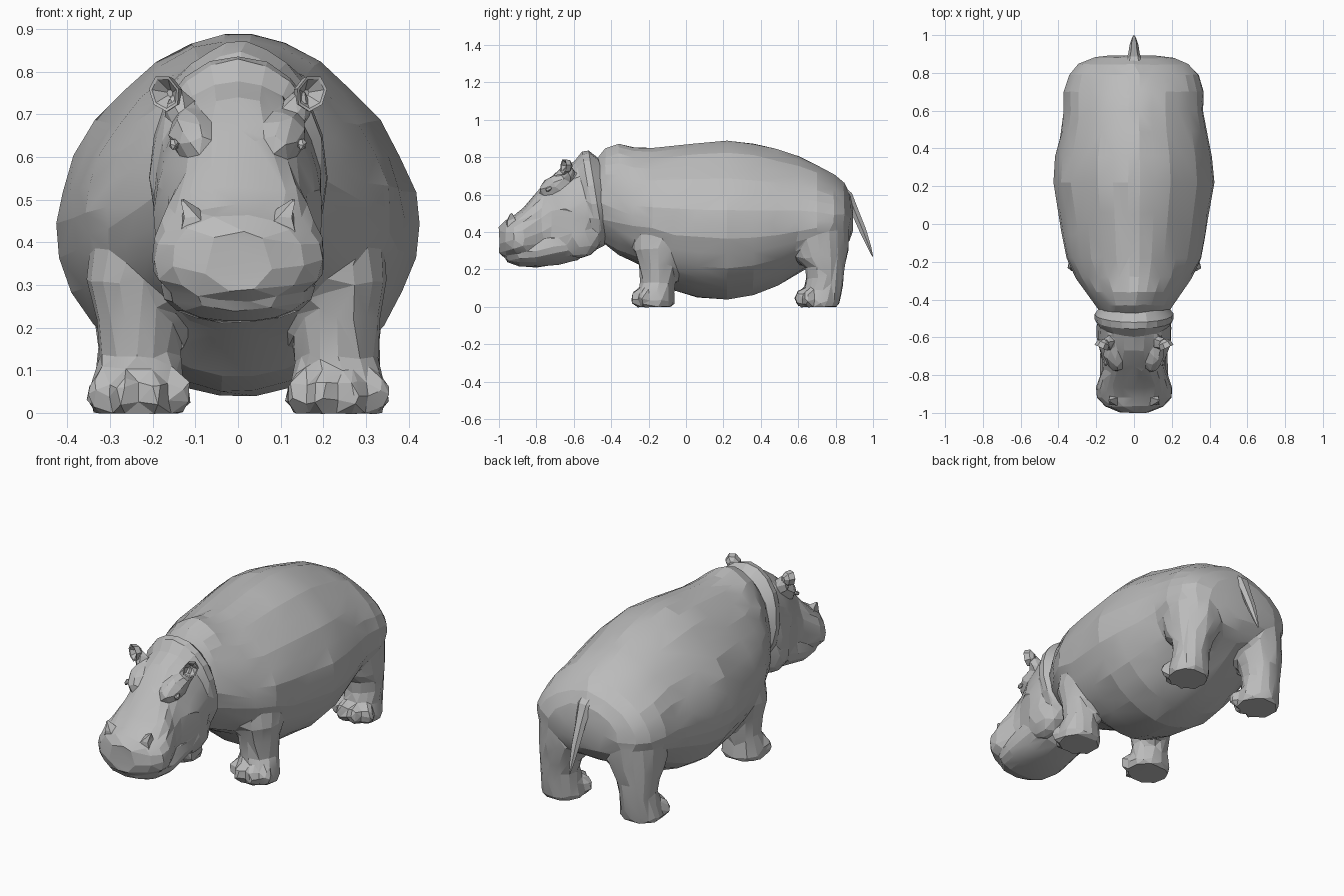
import bpy, bmesh, math, random
from mathutils import Vector

random.seed(4)
hide = bpy.data.materials.new("grey_hide")
hide.diffuse_color = (0.5, 0.5, 0.5, 1)


def select(obs):
    bpy.ops.object.select_all(action='DESELECT')
    for ob in obs:
        ob.select_set(True)
    bpy.context.view_layer.objects.active = obs[0]


def finish(name, bm, angle=16):
    """Turn a bmesh into a named, shaded object."""
    bmesh.ops.recalc_face_normals(bm, faces=bm.faces)
    me = bpy.data.meshes.new(name)
    bm.to_mesh(me)
    bm.free()
    me.materials.append(hide)
    ob = bpy.data.objects.new(name, me)
    bpy.context.collection.objects.link(ob)
    select([ob])
    bpy.ops.object.shade_smooth_by_angle(angle=math.radians(angle))
    return ob


def fuse(name, obs, voxel, smooth, faces, jitter, angle):
    """Melt parts into one skin, then cut it down to irregular facets."""
    select(obs)
    bpy.ops.object.join()
    ob = bpy.context.view_layer.objects.active
    ob.name = name
    m = ob.modifiers.new("melt", 'REMESH')
    m.mode, m.voxel_size = 'VOXEL', voxel
    bpy.ops.object.modifier_apply(modifier="melt")
    m = ob.modifiers.new("soften", 'SMOOTH')
    m.iterations = smooth
    bpy.ops.object.modifier_apply(modifier="soften")
    m = ob.modifiers.new("facet", 'DECIMATE')
    m.ratio = faces / (2 * len(ob.data.polygons))
    bpy.ops.object.modifier_apply(modifier="facet")
    for v in ob.data.vertices:
        if v.co.z > 0.02:
            v.co += v.normal * random.uniform(-jitter, jitter)
    bpy.ops.object.shade_smooth_by_angle(angle=math.radians(angle))
    return ob


def skin(name, rings):
    """Join rings of points into a closed skin."""
    bm = bmesh.new()
    loops = [[bm.verts.new(p) for p in ring] for ring in rings]
    n = len(loops[0])
    for a, b in zip(loops, loops[1:]):
        for i in range(n):
            j = (i + 1) % n
            bm.faces.new((a[i], a[j], b[j], b[i]))
    for loop in (loops[0], loops[-1]):
        bm.faces.new(loop)
    bmesh.ops.triangulate(bm, faces=bm.faces[:], quad_method='SHORT_EDGE')
    return finish(name, bm)


def spow(v, e):
    return math.copysign(abs(v) ** e, v)


def loft_y(name, rows, n, upper, lower, tilt=0.0):
    """Rows: y, bottom, top, half width, height of the widest point."""
    rings = []
    for y, zb, zt, w, zw in rows:
        ring = []
        for i in range(n):
            t = 2 * math.pi * i / n
            e = 2 / (upper if math.sin(t) > 0 else lower)
            c, s = spow(math.cos(t), e), spow(math.sin(t), e)
            z = zw + s * ((zt - zw) if s > 0 else (zw - zb))
            ring.append((w * c, y + tilt * (zw - z), z))
        rings.append(ring)
    return skin(name, rings)


def loft_z(name, rows, n, side):
    """Rows: z, centre x, centre y, radius x, radius y."""
    return skin(name, [[(side * (cx + rx * math.cos(2 * math.pi * i / n)),
                         cy + ry * math.sin(2 * math.pi * i / n), z) for i in range(n)]
                       for z, cx, cy, rx, ry in rows])


def lump(name, loc, size, rot=(0, 0, 0), sub=2):
    """Rounded lump."""
    bm = bmesh.new()
    bmesh.ops.create_icosphere(bm, subdivisions=sub, radius=1)
    ob = finish(name, bm)
    ob.location, ob.scale, ob.rotation_euler = loc, size, rot
    return ob


# Barrel body from neck to rump
body_parts = [loft_y("body", [
    (-0.48, 0.37, 0.79, 0.17, 0.55), (-0.43, 0.33, 0.85, 0.205, 0.54),
    (-0.36, 0.275, 0.873, 0.255, 0.52), (-0.28, 0.24, 0.852, 0.31, 0.48),
    (-0.18, 0.19, 0.85, 0.36, 0.47), (-0.06, 0.085, 0.865, 0.382, 0.46),
    (0.06, 0.05, 0.88, 0.40, 0.45), (0.22, 0.038, 0.891, 0.426, 0.445),
    (0.36, 0.06, 0.875, 0.416, 0.445), (0.49, 0.115, 0.842, 0.388, 0.45),
    (0.60, 0.18, 0.807, 0.37, 0.46), (0.70, 0.24, 0.762, 0.372, 0.46),
    (0.79, 0.28, 0.71, 0.345, 0.46), (0.845, 0.31, 0.66, 0.295, 0.46),
    (0.88, 0.36, 0.60, 0.21, 0.47), (0.89, 0.41, 0.54, 0.12, 0.48)], 30, 1.72, 1.95)]

# Skull and upper muzzle, neck fold, lower jaw
head_parts = [loft_y("head", [
    (-0.46, 0.36, 0.80, 0.17, 0.52), (-0.54, 0.29, 0.80, 0.198, 0.48),
    (-0.60, 0.26, 0.775, 0.197, 0.46), (-0.67, 0.25, 0.74, 0.182, 0.45),
    (-0.72, 0.26, 0.70, 0.167, 0.44), (-0.77, 0.265, 0.65, 0.167, 0.40),
    (-0.82, 0.265, 0.59, 0.187, 0.38), (-0.87, 0.26, 0.53, 0.204, 0.365),
    (-0.92, 0.258, 0.488, 0.198, 0.36), (-0.965, 0.262, 0.466, 0.155, 0.365),
    (-1.0, 0.285, 0.425, 0.08, 0.365)], 24, 2.15, 2.5),
    loft_y("neck_fold", [
        (-0.44, 0.36, 0.80, 0.18, 0.55), (-0.475, 0.325, 0.838, 0.21, 0.55),
        (-0.51, 0.31, 0.83, 0.205, 0.55), (-0.555, 0.33, 0.78, 0.17, 0.54)], 20, 2.1, 2.2, 0.16),
    loft_y("lower_jaw", [
        (-0.50, 0.32, 0.46, 0.13, 0.38), (-0.58, 0.25, 0.45, 0.17, 0.35),
        (-0.68, 0.225, 0.43, 0.18, 0.33), (-0.80, 0.21, 0.38, 0.182, 0.30),
        (-0.89, 0.217, 0.35, 0.163, 0.285), (-0.96, 0.24, 0.31, 0.095, 0.275)], 18, 2.3, 2.2)]

# Tapering tail
tail = [(0.835, 0.63, 0.05, 0.02), (0.868, 0.60, 0.042, 0.022), (0.903, 0.51, 0.03, 0.022),
        (0.945, 0.41, 0.024, 0.02), (0.98, 0.32, 0.013, 0.011), (0.998, 0.27, 0.003, 0.003)]
skin("tail", [[(rx * math.cos(k * math.pi / 3), y + ry * math.sin(k * math.pi / 3),
                z + 0.4 * ry * math.sin(k * math.pi / 3)) for k in range(6)]
              for y, z, rx, ry in tail])

for side, label in ((-1, "left"), (1, "right")):
    # Legs
    body_parts.append(loft_z("front_leg_" + label, [
        (0.0, 0.232, -0.165, 0.112, 0.10), (0.03, 0.232, -0.168, 0.118, 0.108),
        (0.08, 0.234, -0.16, 0.107, 0.095), (0.13, 0.232, -0.15, 0.095, 0.092),
        (0.22, 0.23, -0.15, 0.104, 0.104), (0.31, 0.232, -0.15, 0.122, 0.13),
        (0.42, 0.225, -0.14, 0.115, 0.14), (0.52, 0.19, -0.13, 0.09, 0.11)], 16, side))
    body_parts.append(loft_z("hind_leg_" + label, [
        (0.0, 0.235, 0.715, 0.108, 0.10), (0.03, 0.235, 0.715, 0.113, 0.108),
        (0.09, 0.235, 0.732, 0.10, 0.102), (0.15, 0.235, 0.742, 0.096, 0.10),
        (0.21, 0.23, 0.742, 0.108, 0.104), (0.26, 0.218, 0.72, 0.128, 0.14),
        (0.33, 0.20, 0.71, 0.15, 0.162), (0.42, 0.19, 0.70, 0.162, 0.172),
        (0.50, 0.17, 0.69, 0.14, 0.15), (0.56, 0.14, 0.68, 0.08, 0.08)], 18, side))
    # Chunky toes fanned round the front of each foot
    for foot, cy in (("front", -0.165), ("hind", 0.71)):
        for k in range(4):
            a = math.radians(-90 + (k - 1.5) * 38)
            body_parts.append(lump(
                f"{foot}_toe_{label}_{k + 1}",
                (side * 0.232 + 0.092 * math.cos(a), cy + 0.085 * math.sin(a), 0.045),
                (0.052, 0.034, 0.054), (0, math.radians(15), a)))
    # Brow, jowl and ear root
    head_parts += [
        lump("brow_" + label, (side * 0.105, -0.70, 0.652), (0.055, 0.092, 0.05), (0.5, side * 0.5, 0)),
        lump("cheek_" + label, (side * 0.13, -0.61, 0.52), (0.065, 0.10, 0.12)),
        lump("jowl_" + label, (side * 0.12, -0.57, 0.38), (0.078, 0.125, 0.12)),
        lump("ear_root_" + label, (side * 0.14, -0.63, 0.715), (0.034, 0.034, 0.045))]
    # Small eye tucked under the brow
    lump("eye_" + label, (side * 0.15, -0.735, 0.63), (0.012, 0.02, 0.013), (0.5, 0, 0), 1)
    # Cupped ear with an open front
    bm = bmesh.new()
    hoops = []
    for r, d in ((0.015, 0.035), (0.036, 0.018), (0.041, -0.012), (0.034, -0.010), (0.008, 0.02)):
        hoops.append([bm.verts.new((r * 0.92 * math.cos(k * math.pi / 3.5 + 1.57), d,
                                    r * 1.1 * math.sin(k * math.pi / 3.5 + 1.57))) for k in range(7)])
    for a, b in zip(hoops, hoops[1:]):
        for k in range(7):
            bm.faces.new((a[k], a[(k + 1) % 7], b[(k + 1) % 7], b[k]))
    bm.faces.new(hoops[0])
    bm.faces.new(hoops[-1])
    ear = finish("ear_" + label, bm)
    ear.location = (side * 0.168, -0.645, 0.75)
    ear.rotation_euler = (0, side * math.radians(30), side * math.radians(25))
    # Raised nostril with a pointed outer rim
    skin("nostril_" + label, [
        [(side * x, y, z) for x, y, z in ring] for ring in (
            [(0.07, -0.90, 0.44), (0.14, -0.90, 0.42), (0.135, -0.955, 0.42), (0.07, -0.965, 0.435)],
            [(0.09, -0.92, 0.478), (0.128, -0.915, 0.475), (0.126, -0.955, 0.458), (0.095, -0.96, 0.46)],
            [(0.128, -0.93, 0.502), (0.134, -0.93, 0.50), (0.134, -0.94, 0.497), (0.128, -0.94, 0.497)])])

# Melt the body with its legs, and the head with its jaw
fuse("body", body_parts, 0.013, 5, 1500, 0.004, 13)
fuse("head", head_parts, 0.009, 4, 600, 0.003, 13)
